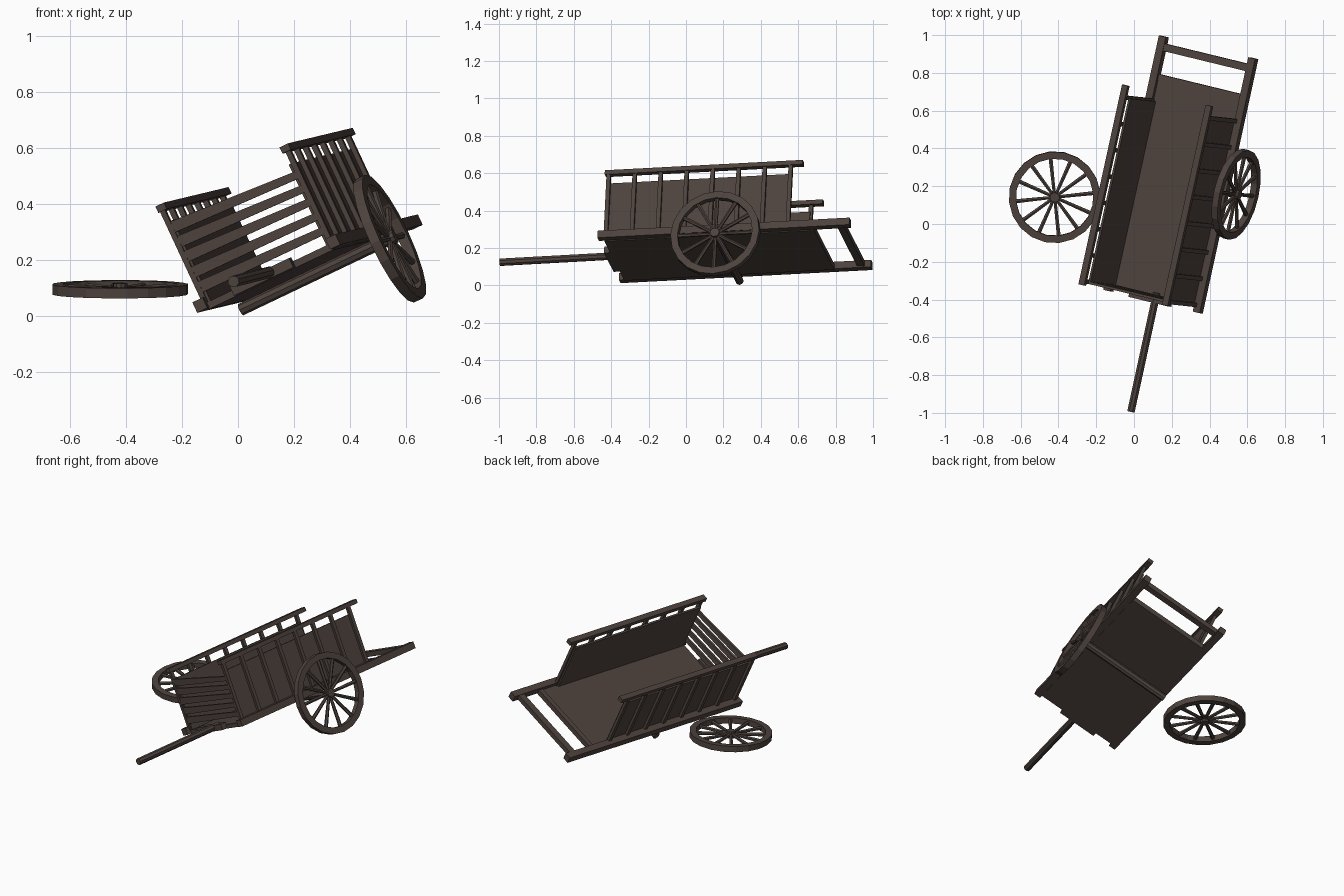
import bpy, bmesh, math
from mathutils import Matrix, Vector

if "Cube" in bpy.data.objects:
    bpy.data.objects.remove(bpy.data.objects["Cube"])

wood = bpy.data.materials.new("dark weathered wood")
wood.diffuse_color = (0.075, 0.055, 0.047, 1)
wood.use_nodes = True
wood.node_tree.nodes["Principled BSDF"].inputs["Base Color"].default_value = wood.diffuse_color

# tilted frame of the cart: x = across, y = along, z = up from the floor
U = Vector((0.213, 0.975, 0.051)).normalized()
V = Vector((0.88, -0.22, 0.42))
V = (V - V.dot(U) * U).normalized()
W = V.cross(U)
CART = Matrix((V, U, W)).transposed().to_4x4()
CART.translation = (0.248, 0.262, 0.187)


def finish(name, bm, matrix):
    bmesh.ops.recalc_face_normals(bm, faces=bm.faces)
    me = bpy.data.meshes.new(name)
    bm.to_mesh(me)
    bm.free()
    me.materials.append(wood)
    ob = bpy.data.objects.new(name, me)
    ob.matrix_world = matrix
    bpy.context.collection.objects.link(ob)
    return ob


def add_box(bm, lo, hi, rot=None):
    lo, hi = Vector(lo), Vector(hi)
    size = hi - lo
    m = Matrix.Translation((lo + hi) / 2) @ (rot or Matrix()) @ Matrix.Diagonal((*size, 1))
    bmesh.ops.create_cube(bm, size=1, matrix=m)


def add_rod(bm, start, end, r, sides, r2=None):
    start, end = Vector(start), Vector(end)
    d = end - start
    m = Matrix.Translation((start + end) / 2) @ d.to_track_quat('Z', 'Y').to_matrix().to_4x4()
    bmesh.ops.create_cone(bm, cap_ends=True, segments=sides, radius1=r,
                          radius2=r if r2 is None else r2, depth=d.length, matrix=m)


def box(name, lo, hi, rot=None):
    bm = bmesh.new()
    add_box(bm, lo, hi, rot)
    return finish(name, bm, CART)


def rod(name, start, end, r, sides=8, r2=None):
    bm = bmesh.new()
    add_rod(bm, start, end, r, sides, r2)
    return finish(name, bm, CART)


# chassis: floor, rear lip, front sill, handle bar, tongue, axle
box("floor", (-0.25, -0.66, -0.025), (0.25, 0.49, 0.0))
box("floor_rear_lip", (-0.25, 0.46, 0.0), (0.25, 0.49, 0.006))
box("front_sill", (-0.14, -0.695, -0.022), (0.10, -0.655, 0.015))
box("handle_bar", (-0.255, 0.615, -0.012), (0.255, 0.655, 0.018))
rod("tongue", (0.01, -1.285, -0.002), (0.01, -0.64, 0.0), 0.021)
rod("axle", (-0.285, -0.035, -0.047), (0.325, -0.035, -0.047), 0.022)

# side rails, panels, posts and top rails, mirrored left and right
for side, s in (("left", -1), ("right", 1)):
    def pair(name, a0, a1, b0, b1, c0, c1):
        x0, x1 = sorted((s * a0, s * a1))
        return box(f"{side}_{name}", (x0, b0, c0), (x1, b1, c1))

    pair("rail", 0.248, 0.289, -0.69, 0.69, -0.02, 0.021)
    pair("panel", 0.234, 0.246, -0.655, 0.345, 0.0, 0.318)
    pair("top_rail", 0.234, 0.268, -0.672, 0.412, 0.362, 0.387)
    bm = bmesh.new()
    for i in range(8):
        b = -0.652 + i * 0.1425
        x0, x1 = sorted((s * 0.244, s * 0.263))
        add_box(bm, (x0, b - 0.011, 0.0), (x1, b + 0.011, 0.365))
    finish(f"{side}_posts", bm, CART)

# front wall of loose, tapering slats
bm = bmesh.new()
for left, right in ((0.295, 0.272), (0.238, 0.218), (0.180, 0.165), (0.118, 0.108), (0.060, 0.052)):
    vs = []
    for b in (-0.662, -0.648):
        for a, c in ((-0.245, left - 0.021), (0.245, right - 0.014),
                     (0.245, right + 0.014), (-0.245, left + 0.021)):
            vs.append(bm.verts.new((a, b, c)))
    bm.faces.new(vs[:4])
    bm.faces.new(vs[4:])
    for i in range(4):
        j = (i + 1) % 4
        bm.faces.new((vs[i], vs[j], vs[j + 4], vs[i + 4]))
finish("front_slats", bm, CART)


# wheel lying in its own xy plane: rim, twelve spokes, hub
def wheel(name, matrix, sides=20, outer=0.243, inner=0.205, half=0.018):
    bm = bmesh.new()
    rings = []
    for i in range(sides):
        t = math.tau * i / sides
        rings.append([bm.verts.new((r * math.cos(t), r * math.sin(t), z))
                      for r, z in ((outer, -half), (outer, half), (inner, half), (inner, -half))])
    for i in range(sides):
        p, q = rings[i], rings[(i + 1) % sides]
        for k in range(4):
            n = (k + 1) % 4
            bm.faces.new((p[k], q[k], q[n], p[n]))
    for i in range(12):
        d = Vector((math.cos(math.tau * i / 12), math.sin(math.tau * i / 12), 0))
        add_rod(bm, d * 0.012, d * 0.212, 0.009, 6, 0.012)
    add_rod(bm, (0, 0, -0.022), (0, 0, 0.022), 0.026, 10)
    finish(name, bm, matrix)


wheel("mounted_wheel", CART @ Matrix.Translation((0.318, -0.035, -0.047))
      @ Matrix.Rotation(math.pi / 2, 4, 'Y'))
wheel("fallen_wheel", Matrix.Translation((-0.42, 0.142, 0.096))
      @ Matrix.Rotation(math.radians(3.5), 4, 'X') @ Matrix.Rotation(math.radians(6), 4, 'Z'))
